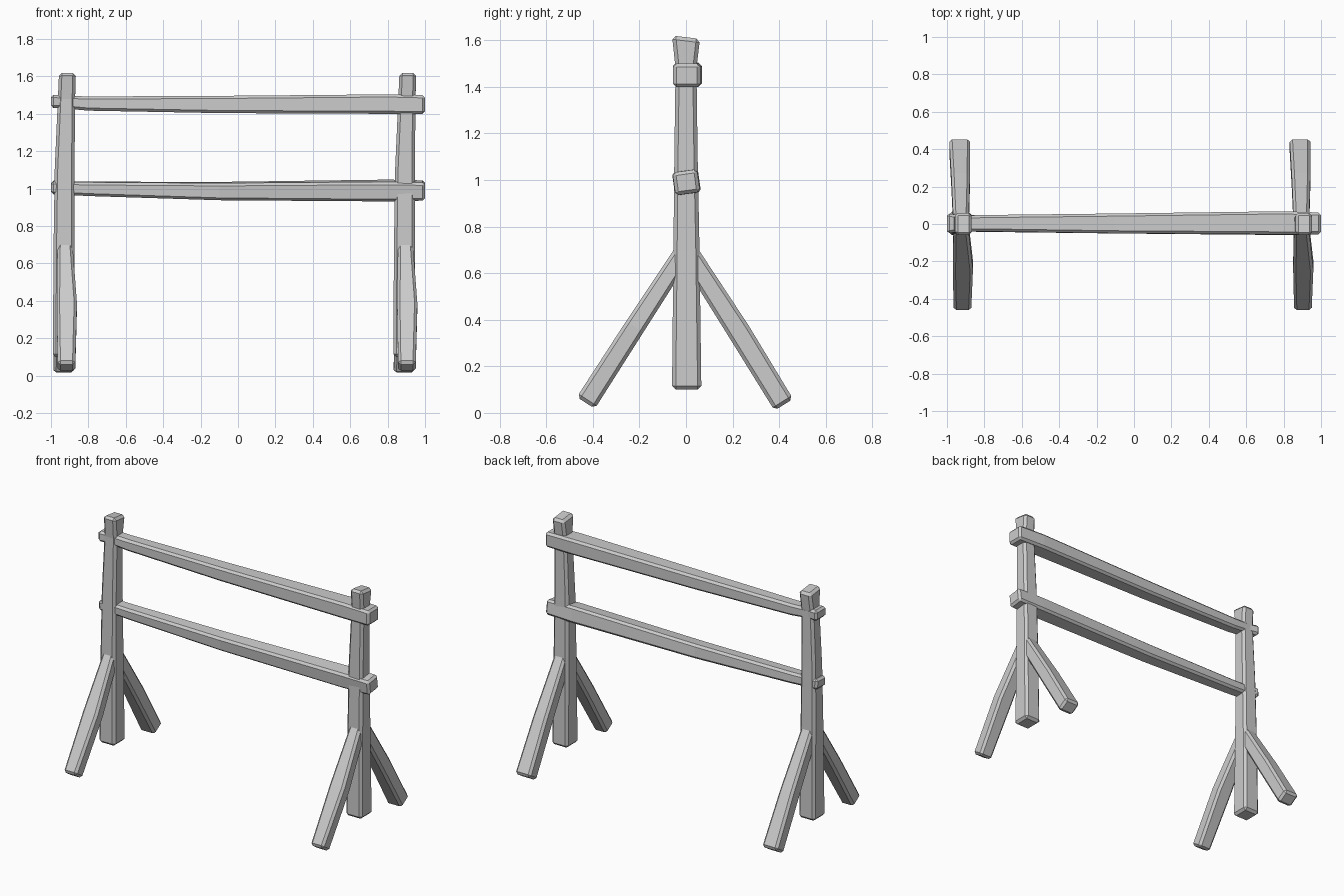
import bpy, bmesh, math
from mathutils import Vector, Matrix

cube = bpy.data.objects.get("Cube")
if cube:
    bpy.data.objects.remove(cube, do_unlink=True)

# One plain grey for all the timber
grey = bpy.data.materials.new("pale_grey_wood")
grey.use_nodes = True
colour = (0.6, 0.6, 0.6, 1)
grey.diffuse_color = colour
grey.node_tree.nodes["Principled BSDF"].inputs["Base Color"].default_value = colour


def beam(name, stations, side, up, bevel=0.015, slant=0.0, shift=0.0):
    """Loft a chamfered timber; each station is centre, half side, half up, roll."""
    bm = bmesh.new()
    axis = side.cross(up)
    rings = []
    for centre, a, b, roll in stations:
        turn = Matrix.Rotation(math.radians(roll), 3, axis)
        s, u = turn @ side, turn @ up
        c = Vector(centre) + Vector((shift, 0, 0))
        rings.append([bm.verts.new(c + s * a * i + u * b * j)
                      for i, j in ((-1, -1), (1, -1), (1, 1), (-1, 1))])
    for r, q in zip(rings, rings[1:]):
        for k in range(4):
            n = (k + 1) % 4
            bm.faces.new((r[k], r[n], q[n], q[k]))
    bm.faces.new(rings[0][::-1])
    bm.faces.new(rings[-1])
    # Sloping saw cut on the last end
    for v in rings[-1]:
        v.co.z -= slant * v.co.y
    bmesh.ops.recalc_face_normals(bm, faces=bm.faces)
    mesh = bpy.data.meshes.new(name)
    bm.to_mesh(mesh)
    bm.free()
    mesh.materials.append(grey)
    obj = bpy.data.objects.new(name, mesh)
    bpy.context.collection.objects.link(obj)
    mod = obj.modifiers.new("worn_edges", "BEVEL")
    mod.width = bevel
    mod.segments = 1
    mod.limit_method = "ANGLE"
    mod.angle_limit = math.radians(35)


X, Y, Z = Vector((1, 0, 0)), Vector((0, 1, 0)), Vector((0, 0, 1))

post = [((-.93, .003, .1), .06, .063, 0), ((-.93, .002, .7), .056, .056, 0),
        ((-.927, 0, 1.1), .053, .05, 0), ((-.917, 0, 1.48), .046, .045, 0),
        ((-.912, 0, 1.613), .045, .06, 0)]

front_leg = [((-.925, -.01, .692), .04, .04, 0), ((-.915, -.22, .37), .054, .044, 0),
             ((-.917, -.43, .043), .047, .046, 0)]

back_leg = [((-.925, .012, .685), .042, .044, 0), ((-.927, .23, .345), .05, .049, 0),
            ((-.932, .42, .035), .056, .047, 0)]

# Two matching trestles, each a post with two raking legs
for label, shift in (("right", 0), ("left", 1.82)):
    beam(label + "_post", post, X, Y, 0.016, 0.12, shift)
    for end, path in (("front", front_leg), ("back", back_leg)):
        run = (Vector(path[-1][0]) - Vector(path[0][0]))
        run.x = 0
        across = X.cross(run).normalized()
        beam(f"{label}_{end}_leg", path, X, across, 0.015, 0, shift)

# Rails taper and sag gently, with a fuller left end
upper_rail = [((-1, .003, 1.467), .055, .036, 0), ((-.93, .003, 1.463), .042, .034, 0),
              ((-.8, .004, 1.455), .044, .038, 0), ((-.1, .003, 1.45), .053, .046, 0),
              ((.8, .006, 1.452), .062, .052, 0), ((1, .003, 1.449), .058, .05, 0)]
lower_rail = [((-1, .003, 1.007), .052, .035, 3), ((-.93, .003, 1.004), .042, .035, 3),
              ((-.8, .003, .999), .044, .037, 3), ((-.1, .002, .987), .05, .046, 5),
              ((.8, .002, .99), .056, .053, 8), ((1, .001, .99), .053, .049, 8)]
beam("upper_rail", upper_rail, Y, Z, 0.014)
beam("lower_rail", lower_rail, Y, Z * 1.0, 0.014)
